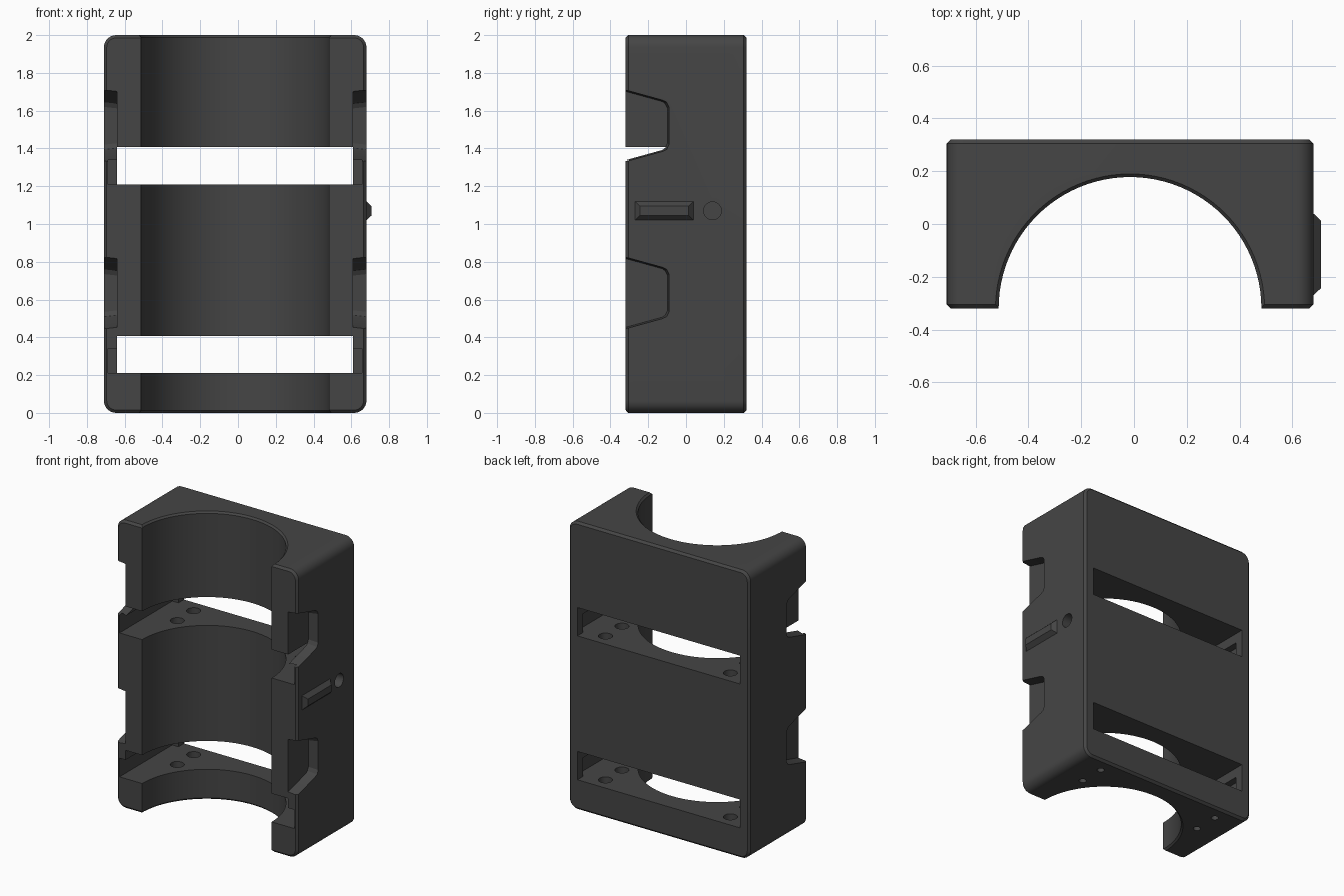
import bpy, bmesh, math
from mathutils import Vector

if "Cube" in bpy.data.objects:
    bpy.data.objects.remove(bpy.data.objects["Cube"])

CX = -0.015          # middle of the housing
HW = 0.695           # half width
FRONT, BACK = -0.32, 0.32

mat = bpy.data.materials.new("dark grey plastic")
mat.diffuse_color = (0.06, 0.06, 0.06, 1)
mat.use_nodes = True
mat.node_tree.nodes["Principled BSDF"].inputs["Base Color"].default_value = mat.diffuse_color


def loft(name, rings):
    """Closed solid through a list of equal-length point rings."""
    bm = bmesh.new()
    loops = [[bm.verts.new(p) for p in r] for r in rings]
    n = len(loops[0])
    for a, b in zip(loops, loops[1:]):
        for i in range(n):
            j = (i + 1) % n
            bm.faces.new((a[i], a[j], b[j], b[i]))
    bm.faces.new(loops[0])
    bm.faces.new(loops[-1])
    bmesh.ops.recalc_face_normals(bm, faces=bm.faces)
    me = bpy.data.meshes.new(name)
    bm.to_mesh(me)
    bm.free()
    me.materials.append(mat)
    ob = bpy.data.objects.new(name, me)
    bpy.context.collection.objects.link(ob)
    return ob


def box(name, x0, x1, y0, y1, z0, z1):
    return loft(name, [[(x0, y0, z), (x1, y0, z), (x1, y1, z), (x0, y1, z)]
                       for z in (z0, z1)])


def circle_z(x, y, z, r, n):
    return [(x + r * math.cos(2 * math.pi * i / n),
             y + r * math.sin(2 * math.pi * i / n), z) for i in range(n)]


def rounded_rect(y, inset):
    """Front outline of the housing at depth y."""
    r = 0.065 - inset
    w, h = HW - 0.065, 1 - 0.065
    pts = []
    for k, (sx, sz) in enumerate(((1, 1), (-1, 1), (-1, -1), (1, -1))):
        for i in range(9):
            a = math.pi / 2 * (k + i / 8)
            pts.append((CX + sx * w + r * math.cos(a), y,
                        1 + sz * h + r * math.sin(a)))
    return pts


def cut(target, cutter):
    m = target.modifiers.new("cut", 'BOOLEAN')
    m.operation = 'DIFFERENCE'
    m.solver = 'EXACT'
    m.object = cutter
    bpy.context.view_layer.objects.active = target
    bpy.ops.object.modifier_apply(modifier=m.name)
    bpy.data.objects.remove(cutter)


# Rounded block with chamfered front and back rims
c = 0.015
housing = loft("housing", [rounded_rect(FRONT, c), rounded_rect(FRONT + c, 0),
                           rounded_rect(BACK - c, 0), rounded_rect(BACK, c)])

# Half-round bore, flared slightly at both ends
bore = [(-0.02, 0.53), (0.012, 0.498), (1.988, 0.498), (2.02, 0.53)]
cut(housing, loft("bore", [circle_z(CX, FRONT, z, r, 96) for z, r in bore]))

# Strap slots, with a shallow recess in each end wall
for z in (0.21, 1.21):
    cut(housing, box("slot", CX - 0.625, CX + 0.625, -0.5, 0.5, z, z + 0.197))
    for s in (-1, 1):
        xs = sorted((CX + s * 0.55, CX + s * 0.672))
        cut(housing, box("slot_recess", *xs, -0.5, 0.26, z, z + 0.13))


def pocket_ring(x, zc, g):
    """Side pocket outline, grown by g."""
    half = [(-0.42, 0.217), (-0.32, 0.19), (-0.125, 0.136),
            (-0.102, 0.125), (-0.09, 0.1)]
    pts = [(x, y + g * (y > -0.12), zc + z + g) for y, z in half]
    return pts + [(x, y + g * (y > -0.12), zc - z - g) for y, z in half[::-1]]


# Tapered pockets on both flanks
for zc in (0.635, 1.52):
    for s in (-1, 1):
        depth = [(0.75, 0.0), (HW + 0.001, 0.0), (0.625, -0.008)]
        cut(housing, loft("pocket", [pocket_ring(CX + s * d, zc, g)
                                     for d, g in depth]))

# Screw holes in the base and slot floors
for s in (-1, 1):
    for y in (0.04, 0.22):
        x = CX + s * 0.48
        for z in (0.0, 1.0):
            cut(housing, loft("screw_hole", [circle_z(x, y, z + h, 0.024, 16)
                                             for h in (-0.05, 0.15)]))
            cut(housing, loft("counterbore", [circle_z(x, y, z + h, 0.045, 16)
                                              for h in (0.14, 0.25)]))

# Round hole on the right flank
hole = [[(x, 0.14 + 0.047 * math.cos(math.pi * i / 16),
          1.07 + 0.047 * math.sin(math.pi * i / 16)) for i in range(32)]
        for x in (0.60, 0.75)]
cut(housing, loft("side_hole", hole))

bpy.ops.object.select_all(action='DESELECT')
housing.select_set(True)
bpy.context.view_layer.objects.active = housing
bpy.ops.object.shade_smooth_by_angle(angle=math.radians(25))


# Raised bevelled rib on the right flank
def rib_ring(x, g):
    return [(x, -0.27 + g, 1.02 + g), (x, 0.04 - g, 1.02 + g),
            (x, 0.04 - g, 1.12 - g), (x, -0.27 + g, 1.12 - g)]


loft("side_rib", [rib_ring(0.67, 0), rib_ring(0.68, 0), rib_ring(0.708, 0.026)])
